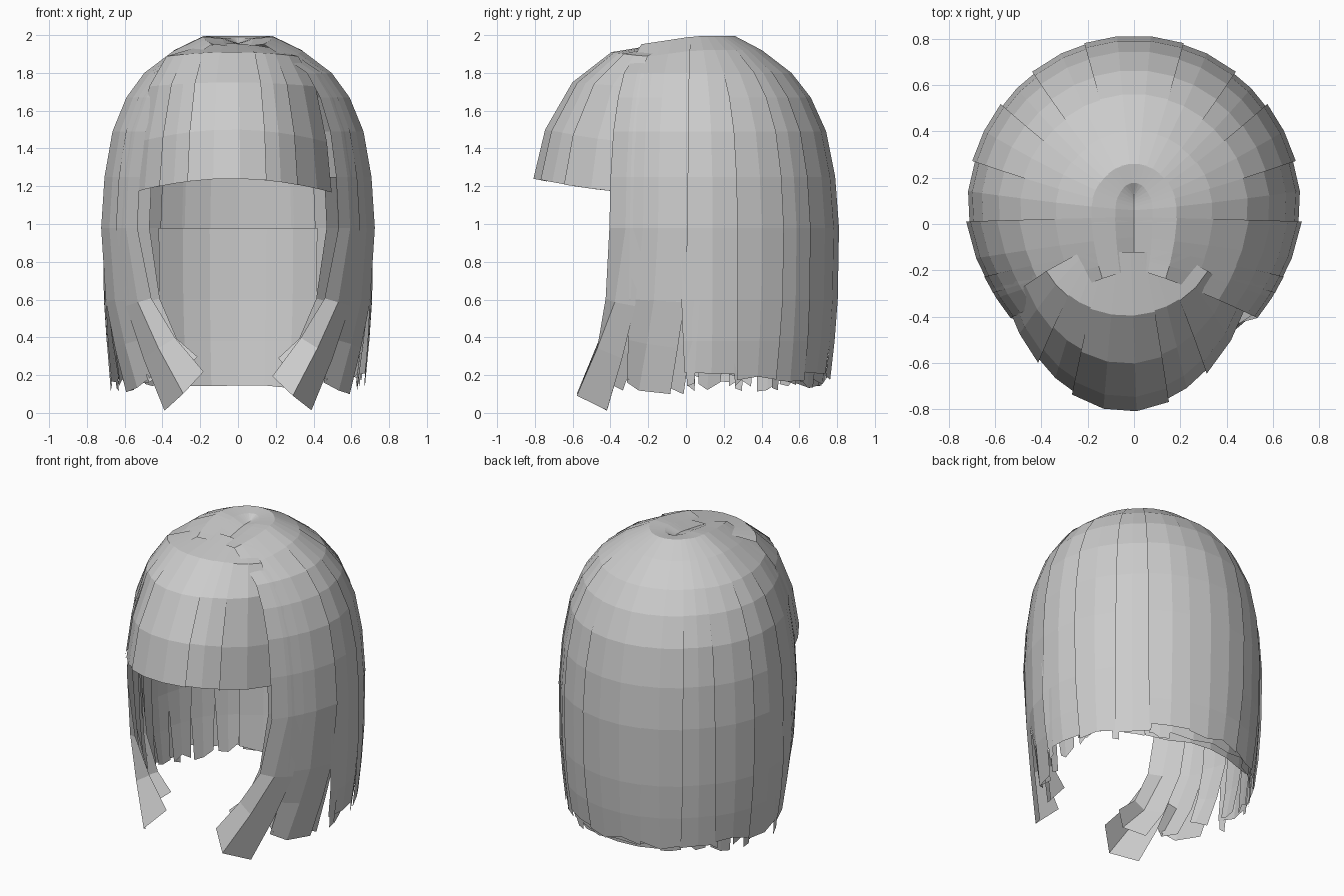
import bpy, bmesh, random
from math import sin, cos, radians

if "Cube" in bpy.data.objects:
    bpy.data.objects.remove(bpy.data.objects["Cube"])

random.seed(4)
# shell profile: (fraction from parting to rim, height)
PROFILE = [(0, 1.955), (.07, 1.985), (.19, 1.995), (.40, 1.92), (.63, 1.80), (.78, 1.67), (.9, 1.49),
           (.97, 1.25), (1, .98), (.99, .6), (.965, .38), (.93, .2)]
FRINGE = [(0, 1.955), (.40, 1.91), (.70, 1.75), (.91, 1.5), (1, 1.24)]


def add_card(name, rows):
    """Flat-shaded open strip from rows of points."""
    bm = bmesh.new()
    grid = [[bm.verts.new(p) for p in row] for row in rows]
    for a, b in zip(grid, grid[1:]):
        for i in range(len(a) - 1):
            bm.faces.new((a[i], b[i], b[i + 1], a[i + 1]))
    bmesh.ops.recalc_face_normals(bm, faces=bm.faces)
    me = bpy.data.meshes.new(name)
    bm.to_mesh(me)
    bm.free()
    bpy.context.collection.objects.link(bpy.data.objects.new(name, me))


def shell(phi, r, z, grow=1.0):
    """Point on the hair shell; strips run from the parting to the rim."""
    s, c = sin(phi), cos(phi)
    y0 = .05 + (.40 if s < 0 else .08) * s
    yr = .05 + (.76 if s > 0 else .74) * s
    x = .73 * c * (1 + .12 * min(0, s)) * r ** .82
    return [x * grow, .05 + (y0 - .05 + (yr - y0) * r) * grow, z]


def strip(name, a0, a1, side=1, grow=1.0, top=3.0, hem=.18, cols=2, taper=.1, curl=0):
    rows = []
    jag = [random.uniform(-.03, .03) for _ in range(cols + 1)]
    pts = [p for p in PROFILE if p[1] < top]
    for k, (r, z) in enumerate(pts):
        w = max(0, (.65 - z) / .45) * taper
        row = []
        for i in range(cols + 1):
            u = i / cols
            phi = radians(a0 + (a1 - a0) * (.5 + (u - .5) * (1 - w)))
            zz = z - (.07 * max(0, -sin(phi)) if z > 1.9 else 0)
            if k == len(pts) - 1:
                zz = hem + jag[i]
            p = shell(phi, r, zz, grow)
            t = min(1, max(0, (.95 - z) / .75)) ** 2.0 * curl
            p[0] += t * (-.32 + .10 * u)
            p[1] += t * (-.10 - .10 * u - .12 * sin(3.14 * u))
            p[2] += t * (.03 - .19 * u)
            p[0] *= side
            row.append(p)
        rows.append(row)
    add_card(name, rows)


# outer strips, mirrored left and right of the parting
SPANS = [(-28, -3), (-6, 20), (17, 38), (35, 56), (53, 76)]
for side, tag in ((1, "right"), (-1, "left")):
    strip(f"front_lock_{tag}", -38, -22, side, 1.0, hem=.18, taper=0, curl=1)
    for n, (a, b) in enumerate(SPANS):
        strip(f"outer_strip_{tag}_{n}", a, b, side, 1.0 - .012 * (n % 2),
              hem=.17 if n == 0 else .19, curl=.4 if n == 0 else 0)

    # inner locks hanging beneath the outer strips
    strip(f"inner_front_lock_{tag}", -38, -20, side, .88, top=1.3, hem=.25, taper=.2, curl=.75)
    for n, a in enumerate(range(-26, 56, 13)):
        strip(f"inner_lock_{tag}_{n}", a, a + 15, side, .965 - .015 * (n % 2), top=1.3,
              hem=random.uniform(.14, .21), taper=.3, curl=max(0, .5 - .2 * n))

    # pointed wisps along the side hem
    for n, a in enumerate((-6, 15, 33)):
        strip(f"wisp_{tag}_{n}", a, a + 8, side, .98, top=.9,
              hem=random.uniform(.13, .17), cols=1, taper=.6)

# back panel and two under layers
strip("back_panel", 73, 107, grow=1.005, hem=.18, cols=3)
strip("under_back_upper", 54, 126, grow=.965, top=1.26, hem=.18, cols=6, taper=0)
strip("under_back_lower", 52, 128, grow=.935, top=1.01, hem=.16, cols=6, taper=0)


# fringe cards over the forehead
def fringe(name, a0, a1, grow, cols):
    rows = []
    for r, z in FRINGE:
        row = []
        for i in range(cols + 1):
            phi = radians(a0 + (a1 - a0) * i / cols)
            c, s = cos(phi), sin(phi)
            x0, y0 = .22 * c, -.12
            xr, yr = .585 * c * grow, .05 + .86 * s * grow
            drop = .09 * c * c * (r if r > .8 else .3)
            row.append((x0 + (xr - x0) * r ** .85 - .03, y0 + (yr - y0) * r, z - drop))
        rows.append(row)
    add_card(name, rows)


fringe("fringe_centre", -114, -72, 1.0, 3)
fringe("fringe_right", -75, -52, .985, 2)
fringe("fringe_right_end", -54, -26, 1.0, 2)
fringe("fringe_left", -134, -111, .985, 2)
fringe("fringe_left_end", -154, -131, 1.0, 2)
